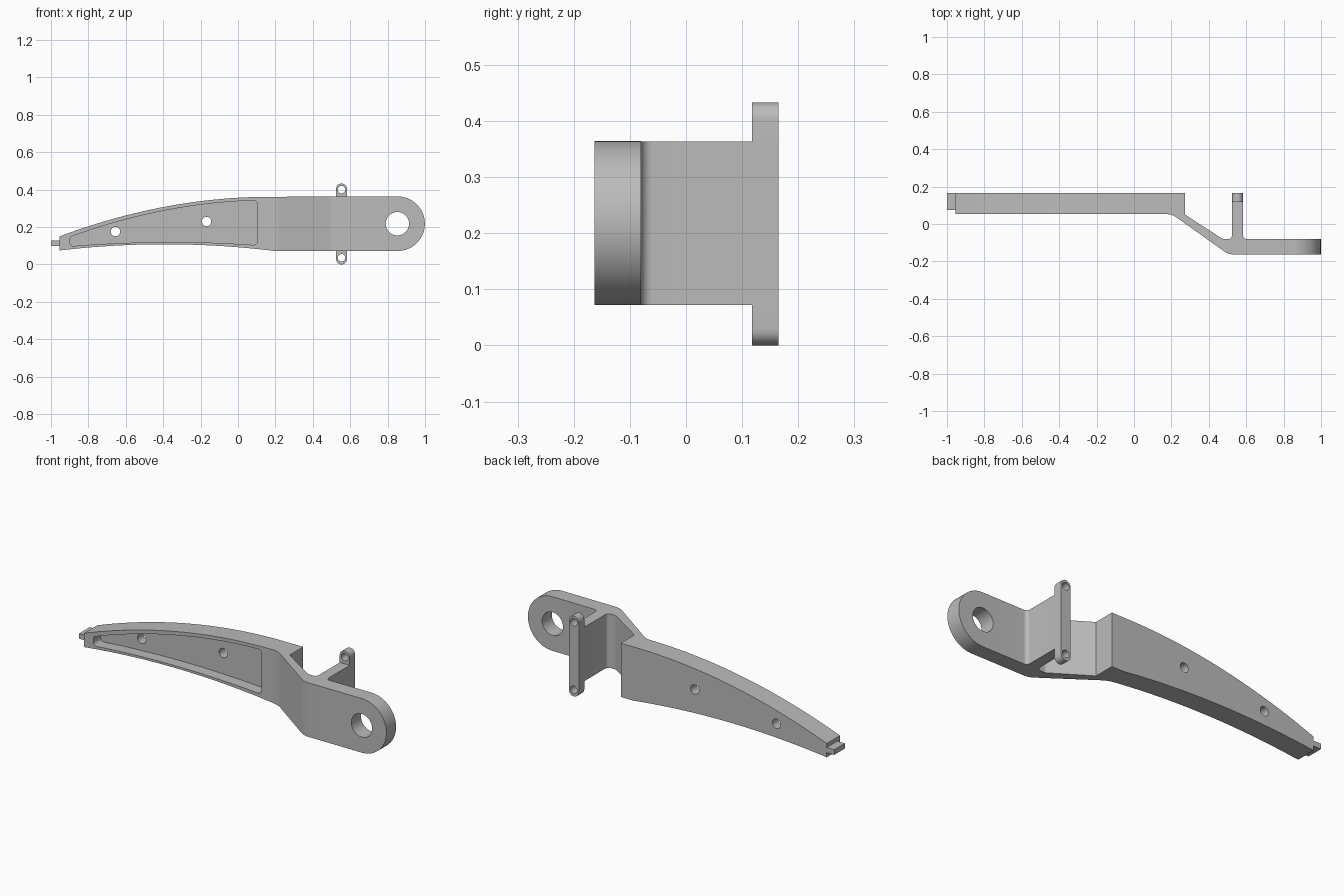
import bpy, bmesh
from math import pi, cos, sin, tan
from mathutils import Vector

old = bpy.data.objects.get("Cube")
if old:
    bpy.data.objects.remove(old)

grey = bpy.data.materials.new("plain grey")
grey.use_nodes = True
colour = (0.5, 0.5, 0.5, 1)
grey.diffuse_color = colour
grey.node_tree.nodes["Principled BSDF"].inputs["Base Color"].default_value = colour


def curve(a, b, c, n=24):
    """Smooth arch running through three points."""
    pts = []
    for i in range(n + 1):
        x = a[0] + (c[0] - a[0]) * i / n
        z = 0
        for p, q, r in ((a, b, c), (b, a, c), (c, a, b)):
            z += p[1] * (x - q[0]) * (x - r[0]) / ((p[0] - q[0]) * (p[0] - r[0]))
        pts.append((x, z))
    return pts


def arc(cx, cz, r, start, end, n=24):
    return [(cx + r * cos(start + (end - start) * i / n),
             cz + r * sin(start + (end - start) * i / n)) for i in range(n + 1)]


def fillet(corners, n=6):
    """Round each corner that carries a radius as third value."""
    out = []
    for i, c in enumerate(corners):
        p = Vector(c[:2])
        if len(c) < 3:
            out.append(tuple(p))
            continue
        u = (Vector(corners[i - 1][:2]) - p).normalized()
        v = (Vector(corners[(i + 1) % len(corners)][:2]) - p).normalized()
        half = u.angle(v) / 2
        centre = p + (u + v).normalized() * c[2] / sin(half)
        a = p + u * c[2] / tan(half) - centre
        b = p + v * c[2] / tan(half) - centre
        for k in range(n + 1):
            d = a.lerp(b, k / n).normalized() * c[2]
            out.append(tuple(centre + d))
    return out


def prism(name, outline, low, high, axis="y"):
    """Extrude an outline along y (side profile) or z (plan profile)."""
    bm = bmesh.new()
    place = (lambda p: (p[0], low, p[1])) if axis == "y" else (lambda p: (p[0], p[1], low))
    face = bm.faces.new([bm.verts.new(place(p)) for p in outline])
    moved = bmesh.ops.extrude_face_region(bm, geom=[face])["geom"]
    step = (0, high - low, 0) if axis == "y" else (0, 0, high - low)
    bmesh.ops.translate(bm, vec=step, verts=[g for g in moved if isinstance(g, bmesh.types.BMVert)])
    bmesh.ops.recalc_face_normals(bm, faces=bm.faces)
    mesh = bpy.data.meshes.new(name)
    bm.to_mesh(mesh)
    bm.free()
    mesh.materials.append(grey)
    obj = bpy.data.objects.new(name, mesh)
    bpy.context.collection.objects.link(obj)
    return obj


def combine(target, other, operation):
    mod = target.modifiers.new("combine", "BOOLEAN")
    mod.operation = operation
    mod.solver = "EXACT"
    mod.object = other
    bpy.context.view_layer.objects.active = target
    bpy.ops.object.modifier_apply(modifier=mod.name)
    bpy.data.objects.remove(other)


# Side profile: tapering arched blade ending in a round eye
eye_x, eye_z, eye_r = 0.853, 0.218, 0.146
top = curve((-0.955, 0.15), (-0.4, 0.307), (0.2, 0.362))
bottom = curve((-0.955, 0.075), (-0.38, 0.108), (0.2, 0.072))
side = bottom + arc(eye_x, eye_z, eye_r, -pi / 2, pi / 2, 32) + top[::-1]

# Plan profile: offset arm with a standing web
plan = fillet([
    (-0.955, 0.053), (0.202, 0.053, 0.09), (0.506, -0.163, 0.09),
    (1.05, -0.163), (1.05, -0.08), (0.583, -0.08, 0.02), (0.583, 0.165),
    (0.524, 0.165), (0.524, -0.08, 0.02), (0.474, -0.08, 0.03),
    (0.273, 0.05), (0.273, 0.165), (-0.955, 0.165)])

arm = prism("lever_arm", side, -0.3, 0.3)
combine(arm, prism("plan_shape", plan, -0.1, 0.6, "z"), "INTERSECT")

# Tongue on the narrow tip
tongue = [(-1, 0.1), (-0.93, 0.1), (-0.93, 0.128), (-1, 0.128)]
combine(arm, prism("tip_tongue", tongue, 0.075, 0.165), "UNION")

# Upright bar with rounded ears on the web
ear_x, ear_r, ear_zs = 0.5535, 0.0295, (0.0295, 0.4035)
bar = arc(ear_x, ear_zs[0], ear_r, pi, 2 * pi, 16) + arc(ear_x, ear_zs[1], ear_r, 0, pi, 16)
combine(arm, prism("ear_bar", bar, 0.118, 0.165), "UNION")

# Recessed pocket in the front of the blade
floor_edge = curve((-0.9, 0.097), (-0.38, 0.12), (0.103, 0.103))
roof_edge = curve((-0.9, 0.146), (-0.4, 0.287), (0.103, 0.343))
pocket = [(*floor_edge[0], 0.02), *floor_edge[1:-1], (*floor_edge[-1], 0.02),
          (*roof_edge[-1], 0.02), *roof_edge[-2:0:-1], (*roof_edge[0], 0.02)]
combine(arm, prism("pocket_cutter", fillet(pocket), -0.05, 0.115), "DIFFERENCE")

# Through holes: eye, blade and ears
holes = [(0.852, eye_z, 0.0625), (-0.655, 0.176, 0.025), (-0.168, 0.23, 0.025)]
holes += [(ear_x, z, 0.02) for z in (0.036, 0.4)]
for x, z, r in holes:
    circle = arc(x, z, r, 0, 2 * pi, 32)[:-1]
    combine(arm, prism("hole_cutter", circle, -0.4, 0.4), "DIFFERENCE")

# Smooth the curved walls, keep the edges crisp
bpy.ops.object.select_all(action="DESELECT")
arm.select_set(True)
bpy.context.view_layer.objects.active = arm
bpy.ops.object.shade_smooth_by_angle(angle=0.5)
